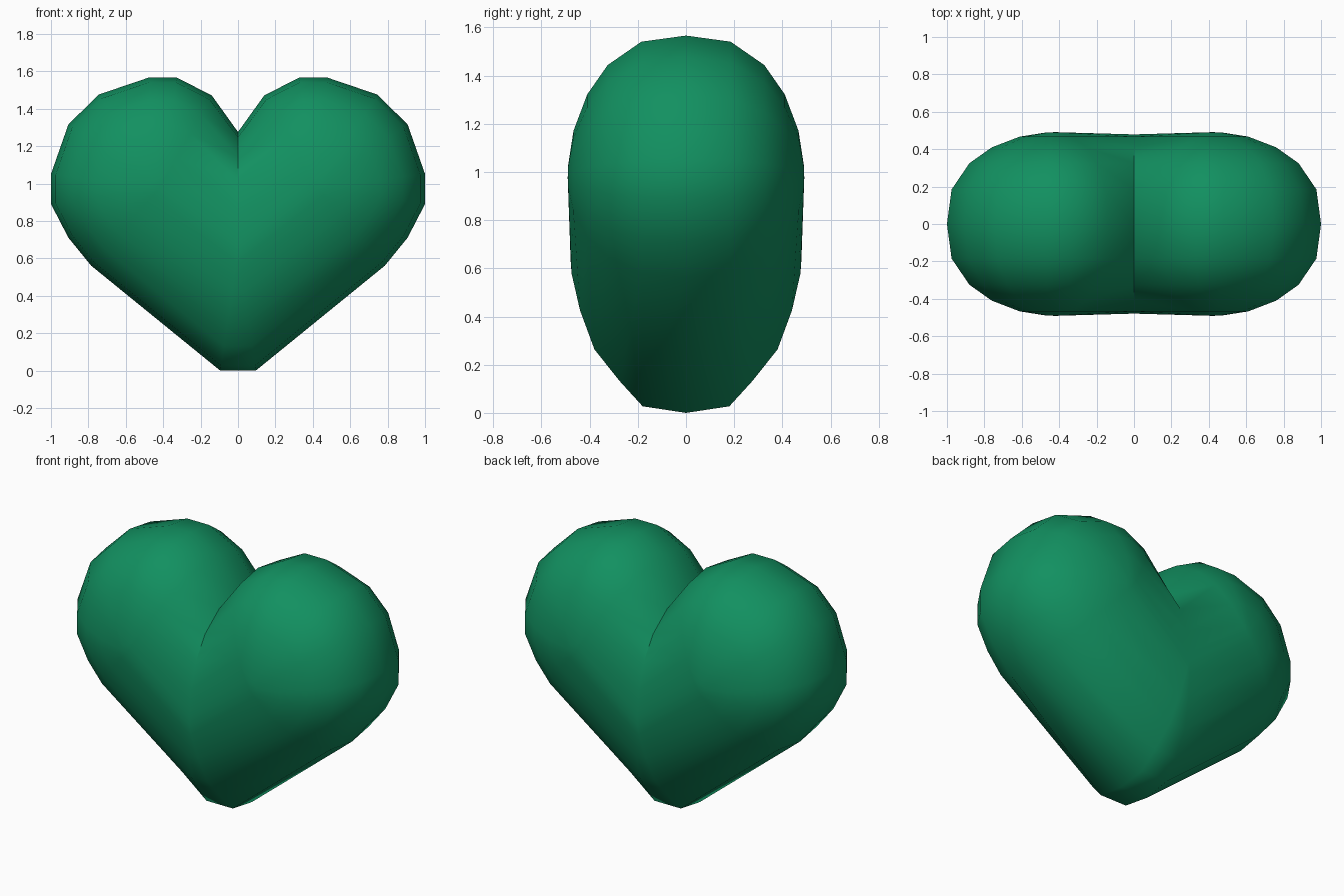
import bpy, bmesh, math

if "Cube" in bpy.data.objects:
    bpy.data.objects.remove(bpy.data.objects["Cube"])

# Half outline of the heart at y = 0: (x, z, anchor), anchor = L lobe centre, M middle of the heart
LOBE, MID = (0.42, 0.98), (0.0, 0.64)
OUTLINE = [
    (0.0, 1.28, MID), (0.14, 1.475, LOBE), (0.325, 1.57, LOBE), (0.48, 1.57, LOBE),
    (0.745, 1.48, LOBE), (0.907, 1.32, LOBE), (1.0, 1.055, LOBE), (1.0, 0.895, LOBE),
    (0.907, 0.715, LOBE), (0.785, 0.565, LOBE), (0.095, 0.004, MID), (0.0, 0.004, MID),
]
# Rounding: (shrink toward anchor, depth of the lobes, depth of the lower tip)
LEVELS = [
    (1.0, 0.0, 0.0), (0.957, 0.185, 0.18), (0.793, 0.325, 0.275), (0.586, 0.41, 0.38),
    (0.33, 0.467, 0.44), (0.09, 0.489, 0.475), (0.0, 0.491, 0.479),
]


def level_point(p, level, sx, sy):
    x, z, (ax, az) = p
    k, y_lobe, y_tip = level
    y = y_tip if z < 0.3 or k == 0 and ax == 0 else y_lobe
    if ax == 0:
        y = min(y, 0.479)
    return (sx * (ax + k * (x - ax)), sy * y, az + k * (z - az))


# Heart body: four mirrored quarters, welded along the seams
bm = bmesh.new()
for sx in (1, -1):
    for sy in (1, -1):
        rings = [[bm.verts.new(level_point(p, lv, sx, sy)) for p in OUTLINE] for lv in LEVELS]
        for a, b in zip(rings, rings[1:]):
            for i in range(len(OUTLINE) - 1):
                bm.faces.new((a[i], a[i + 1], b[i + 1], b[i]))
bmesh.ops.remove_doubles(bm, verts=bm.verts, dist=0.0005)
bmesh.ops.dissolve_degenerate(bm, edges=bm.edges, dist=0.0005)
bmesh.ops.recalc_face_normals(bm, faces=bm.faces)
bmesh.ops.translate(bm, verts=bm.verts, vec=(0, 0, -min(v.co.z for v in bm.verts)))

mesh = bpy.data.meshes.new("heart")
bm.to_mesh(mesh)
bm.free()
heart = bpy.data.objects.new("heart", mesh)
bpy.context.collection.objects.link(heart)

green = bpy.data.materials.new("emerald green")
green.diffuse_color = (0.006, 0.28, 0.118, 1)
green.use_nodes = True
green.node_tree.nodes["Principled BSDF"].inputs["Base Color"].default_value = green.diffuse_color
mesh.materials.append(green)

# Smooth shading, sharp only along the cleft
bpy.context.view_layer.objects.active = heart
heart.select_set(True)
bpy.ops.object.shade_smooth_by_angle(angle=math.radians(50))
